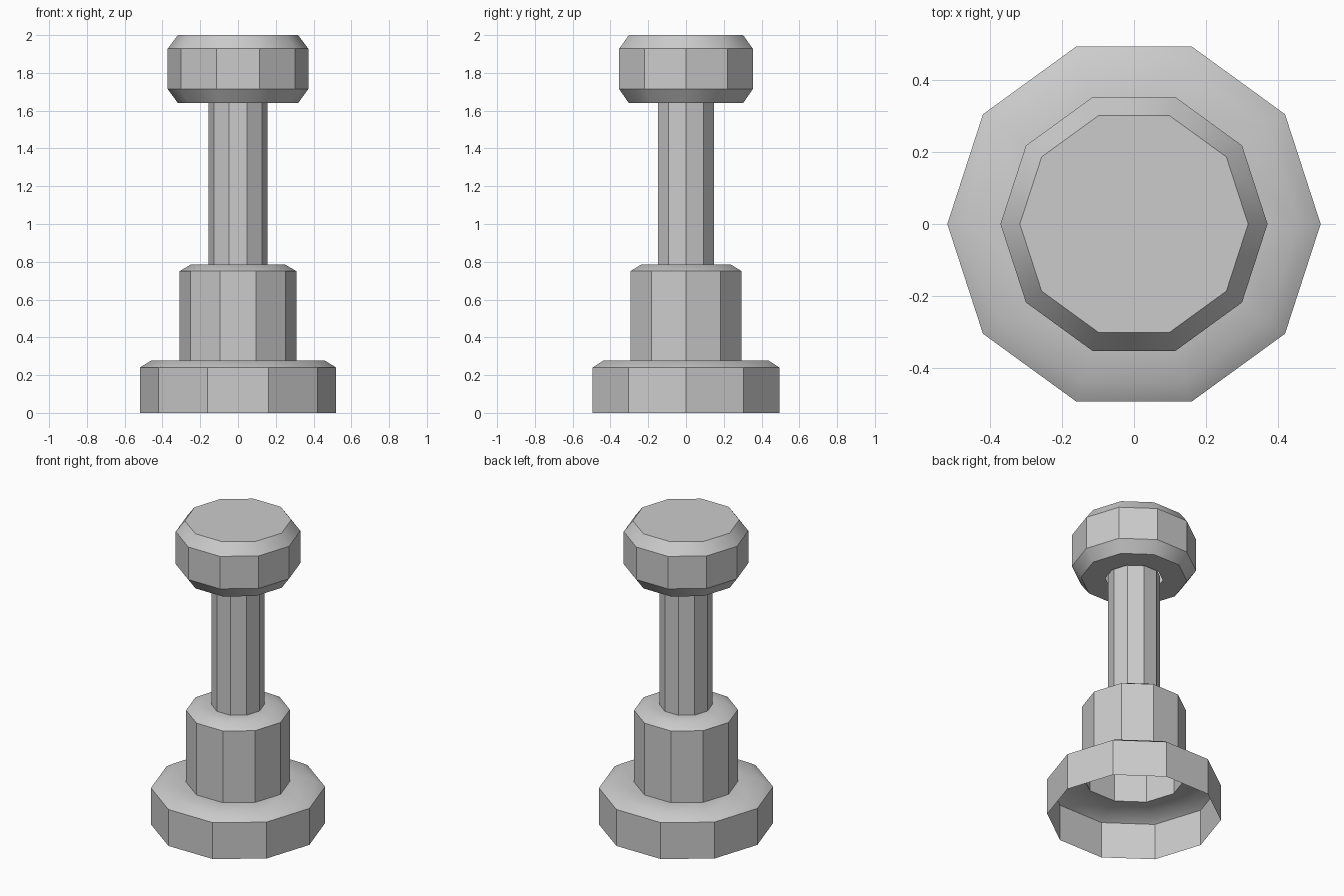
import bpy, bmesh
from math import cos, sin, pi, radians

if "Cube" in bpy.data.objects:
    bpy.data.objects.remove(bpy.data.objects["Cube"])

SIDES = 10


def lathe(name, profile, cap_top=False):
    """Spin an (r, z) profile, listed bottom to top, into an open ten-sided shell."""
    bm = bmesh.new()
    rings = [[bm.verts.new((r * cos(2 * pi * i / SIDES), r * sin(2 * pi * i / SIDES), z))
              for i in range(SIDES)] for r, z in profile]
    for lo, hi in zip(rings, rings[1:]):
        for i in range(SIDES):
            j = (i + 1) % SIDES
            bm.faces.new((lo[i], lo[j], hi[j], hi[i]))
    if cap_top:
        bm.faces.new(rings[-1])
    mesh = bpy.data.meshes.new(name)
    bm.to_mesh(mesh)
    bm.free()
    obj = bpy.data.objects.new(name, mesh)
    bpy.context.collection.objects.link(obj)
    # Soft top bevels, crisp vertical edges
    bpy.ops.object.select_all(action='DESELECT')
    obj.select_set(True)
    bpy.context.view_layer.objects.active = obj
    bpy.ops.object.shade_smooth_by_angle(angle=radians(33))
    return obj


# Hollow foot, open underneath, with a hole leading into the collar
lathe("base", [(0.52, 0), (0.52, 0.24), (0.46, 0.277), (0.31, 0.277)])

# Hollow collar around the rod
lathe("collar", [(0.31, 0.277), (0.31, 0.75), (0.25, 0.785), (0.157, 0.785)])

# Slim rod
lathe("rod", [(0.157, 0.785), (0.157, 1.66)])

# Chamfered knob with a slightly oversized hole for the rod
lathe("knob", [(0.172, 1.64), (0.318, 1.64), (0.372, 1.714),
               (0.372, 1.928), (0.318, 2.0)], cap_top=True)
